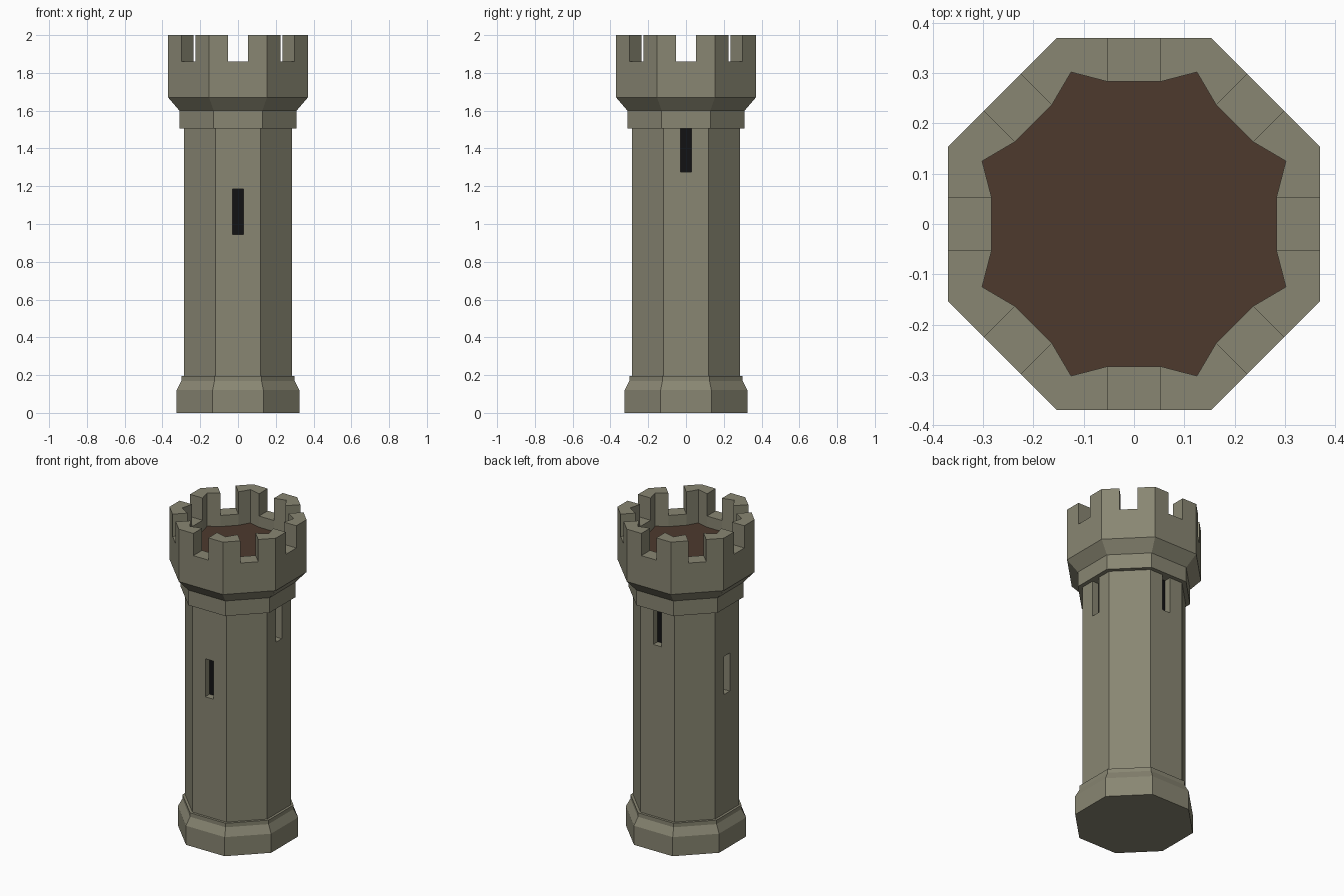
import bpy, bmesh, math
from mathutils import Matrix, Vector

if "Cube" in bpy.data.objects:
    bpy.data.objects.remove(bpy.data.objects["Cube"])

T = math.tan(math.pi / 8)
SLOT = 0.052          # half width of a battlement gap


def material(name, rgb):
    m = bpy.data.materials.new(name)
    m.diffuse_color = (*rgb, 1)
    m.use_nodes = True
    m.node_tree.nodes["Principled BSDF"].inputs["Base Color"].default_value = m.diffuse_color
    return m


STONE = material("stone", (0.25, 0.24, 0.17))
WOOD = material("dark_floor", (0.075, 0.042, 0.027))
DARK = material("dark_opening", (0.006, 0.006, 0.007))


def finish(bm, name, mat):
    bmesh.ops.recalc_face_normals(bm, faces=bm.faces)
    me = bpy.data.meshes.new(name)
    bm.to_mesh(me)
    bm.free()
    me.materials.append(mat)
    ob = bpy.data.objects.new(name, me)
    bpy.context.collection.objects.link(ob)
    return ob


def side_point(k, apothem, along):
    # point on octagon side k, offset sideways along that side
    a = k * math.pi / 4
    return Vector((apothem * math.cos(a) - along * math.sin(a),
                   apothem * math.sin(a) + along * math.cos(a), 0))


def octagon(apothem):
    return [side_point(k, apothem, apothem * T) for k in range(8)]


def gapped(apothem, mid):
    # octagon with two extra points per side at the battlement gap
    pts = []
    for k in range(8):
        pts += [side_point(k, mid, -SLOT), side_point(k, mid, SLOT),
                side_point(k, apothem, apothem * T)]
    return pts


def ring(bm, pts, z):
    return [bm.verts.new((p.x, p.y, z)) for p in pts]


def bridge(bm, a, b):
    n = len(a)
    for i in range(n):
        j = (i + 1) % n
        bm.faces.new((a[i], a[j], b[j], b[i]))


def loft(name, profile, mat):
    # stacked octagons given as (apothem, z)
    bm = bmesh.new()
    rings = [ring(bm, octagon(r), z) for r, z in profile]
    for a, b in zip(rings, rings[1:]):
        bridge(bm, a, b)
    bm.faces.new(rings[0])
    bm.faces.new(rings[-1])
    return finish(bm, name, mat)


def boxes(name, specs, mat):
    # one box per (side, radial centre, z centre, depth, width, height)
    bm = bmesh.new()
    for k, r, z, d, w, h in specs:
        m = (Matrix.Rotation(k * math.pi / 4, 4, 'Z') @ Matrix.Translation((r, 0, z))
             @ Matrix.Diagonal((d, w, h, 1)))
        bmesh.ops.create_cube(bm, size=1, matrix=m)
    return finish(bm, name, mat)


# Base, shaft and floor
loft("base_plinth", [(0.325, 0), (0.325, 0.12), (0.30, 0.17), (0.30, 0.195)], STONE)
shaft = loft("shaft", [(0.285, 0.1), (0.285, 1.6)], STONE)
loft("collar", [(0.31, 1.505), (0.31, 1.60)], STONE)
loft("roof_floor", [(0.305, 1.74), (0.305, 1.79)], WOOD)

# Arrow slits: low on the front and left, high on the right and back
slits = [(6, 1.065), (4, 1.065), (0, 1.395), (2, 1.395)]
cutter = boxes("slit_cutter", [(k, 0.29, z, 0.10, 0.057, 0.24) for k, z in slits], STONE)
cutter.hide_render = True
cutter.hide_viewport = True
cut = shaft.modifiers.new("slits", 'BOOLEAN')
cut.operation = 'DIFFERENCE'
cut.solver = 'EXACT'
cut.object = cutter
boxes("slit_openings", [(k, 0.239, z, 0.006, 0.056, 0.239) for k, z in slits], DARK)

# Parapet with flared underside and eight corner merlons
bm = bmesh.new()
flare = ring(bm, gapped(0.31, 0.31), 1.60)
lip = ring(bm, gapped(0.37, 0.37), 1.67)
out_low = ring(bm, gapped(0.37, 0.37), 1.86)
in_low = ring(bm, gapped(0.302, 0.283), 1.86)
out_top = ring(bm, gapped(0.37, 0.37), 2.0)
in_top = ring(bm, gapped(0.302, 0.283), 2.0)
in_floor = ring(bm, gapped(0.302, 0.283), 1.76)
bm.faces.new(flare)
bm.faces.new(in_floor)
bridge(bm, flare, lip)
bridge(bm, lip, out_low)
bridge(bm, in_low, in_floor)
for i in range(24):
    j = (i + 1) % 24
    if i % 3 == 0:      # gap sill and its two cheeks
        bm.faces.new((out_low[i], out_low[j], in_low[j], in_low[i]))
        for e in (i, j):
            bm.faces.new((out_low[e], in_low[e], in_top[e], out_top[e]))
    else:               # merlon outside, inside and top
        bm.faces.new((out_low[i], out_low[j], out_top[j], out_top[i]))
        bm.faces.new((in_low[i], in_low[j], in_top[j], in_top[i]))
        bm.faces.new((out_top[i], out_top[j], in_top[j], in_top[i]))
finish(bm, "parapet", STONE)
